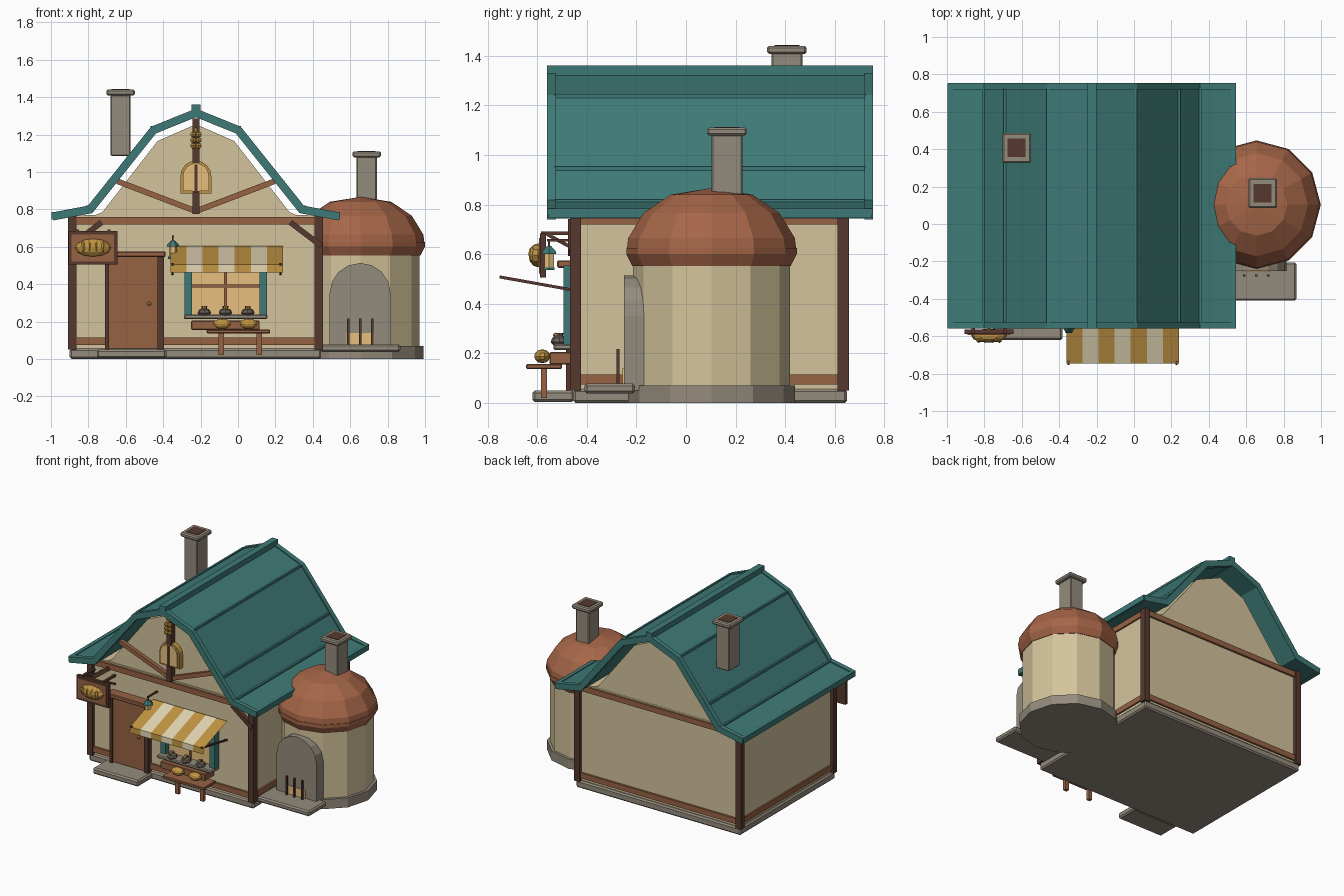
import bpy, bmesh, math
from mathutils import Vector, Matrix

if "Cube" in bpy.data.objects:
    bpy.data.objects.remove(bpy.data.objects["Cube"])


def material(name, r, g, b):
    m = bpy.data.materials.new(name)
    lin = [((c / 255 + 0.055) / 1.055) ** 2.4 for c in (r, g, b)]
    m.diffuse_color = (*lin, 1)
    m.use_nodes = True
    m.node_tree.nodes["Principled BSDF"].inputs["Base Color"].default_value = m.diffuse_color
    return m


CREAM = material("cream plaster", 212, 196, 156)
PALE = material("pale cloth", 226, 212, 178)
GLOW = material("warm glow", 240, 198, 130)
GOLD = material("golden bread", 192, 148, 66)
TEAL = material("teal roof", 62, 122, 118)
CLAY = material("terracotta", 166, 102, 72)
WOOD = material("brown wood", 150, 98, 68)
DARK = material("dark timber", 86, 57, 46)
STONE = material("grey stone", 148, 139, 125)
METAL = material("dark metal", 104, 98, 90)


def finish(name, bm, mat, bevel=0.0):
    bmesh.ops.recalc_face_normals(bm, faces=bm.faces)
    me = bpy.data.meshes.new(name)
    bm.to_mesh(me)
    bm.free()
    me.materials.append(mat)
    ob = bpy.data.objects.new(name, me)
    bpy.context.collection.objects.link(ob)
    if bevel:
        mod = ob.modifiers.new("bevel", "BEVEL")
        mod.width, mod.segments = bevel, 1
    return ob


def box(name, x0, x1, y0, y1, z0, z1, mat, bevel=0.0):
    bm = bmesh.new()
    mtx = Matrix.Translation(((x0 + x1) / 2, (y0 + y1) / 2, (z0 + z1) / 2))
    bmesh.ops.create_cube(bm, size=1, matrix=mtx @ Matrix.Diagonal((x1 - x0, y1 - y0, z1 - z0, 1)))
    return finish(name, bm, mat, bevel)


def bar(name, p, q, w, d, mat):
    """Straight square bar between two points."""
    p, q = Vector(p), Vector(q)
    rot = (q - p).to_track_quat("Z", "Y").to_matrix().to_4x4()
    bm = bmesh.new()
    bmesh.ops.create_cube(bm, size=1, matrix=Matrix.Translation((p + q) / 2) @ rot
                          @ Matrix.Diagonal((w, d, (q - p).length, 1)))
    return finish(name, bm, mat)


def prism(name, pts, y0, y1, mat):
    """Extrude an x-z outline along y."""
    bm = bmesh.new()
    face = bm.faces.new([bm.verts.new((x, y0, z)) for x, z in pts])
    ext = bmesh.ops.extrude_face_region(bm, geom=[face])
    bmesh.ops.translate(bm, vec=(0, y1 - y0, 0),
                        verts=[v for v in ext["geom"] if isinstance(v, bmesh.types.BMVert)])
    return finish(name, bm, mat)


def lathe(name, profile, cx, cy, mat, sides=12):
    """Spin an r-z profile; closed with caps at both ends."""
    bm = bmesh.new()
    rings = [[bm.verts.new((cx + r * math.cos(2 * math.pi * i / sides),
                            cy + r * math.sin(2 * math.pi * i / sides), z))
              for i in range(sides)] for r, z in profile]
    for a, b in zip(rings, rings[1:]):
        for i in range(sides):
            j = (i + 1) % sides
            bm.faces.new((a[i], a[j], b[j], b[i]))
    bm.faces.new(rings[0])
    bm.faces.new(rings[-1])
    return finish(name, bm, mat)


def ball(name, c, r, mat, u=10, v=6):
    bm = bmesh.new()
    bmesh.ops.create_uvsphere(bm, u_segments=u, v_segments=v, radius=1,
                              matrix=Matrix.Translation(c) @ Matrix.Diagonal((*r, 1)))
    return finish(name, bm, mat)


def offset(pts, dist):
    """Mitred parallel copy of an open x-z path."""
    out = []
    for i, p in enumerate(pts):
        ns = []
        for a, b in ((i - 1, i), (i, i + 1)):
            if a >= 0 and b < len(pts):
                d = (Vector(pts[b]) - Vector(pts[a])).normalized()
                ns.append(Vector((-d.y, d.x)))
        n = sum(ns, Vector((0, 0))).normalized()
        out.append(tuple(Vector(p) + n * dist / n.dot(ns[0])))
    return out


def arch(cx, half, z0, spring, n=8):
    return [(cx + half, z0), *[(cx + half * math.cos(math.pi * i / n), spring + half * math.sin(math.pi * i / n))
                               for i in range(n + 1)], (cx - half, z0)]


CX = -0.225  # house centre line

# House body, gable and stone footing
box("footing", -0.9, 0.445, -0.455, 0.65, 0, 0.055, STONE, 0.01)
box("walls", -0.885, 0.432, -0.445, 0.632, 0.045, 0.77, CREAM)
gable = [(0.56, 0.76), (0.5, 0.785), (0.205, 1.165), (0, 1.255)]
prism("gable", [(CX + d, z) for d, z in gable] + [(CX - d, z) for d, z in gable[-2::-1]], -0.44, 0.63, CREAM)

# Timber frame
for x0 in (-0.908, 0.41):
    for y0 in (-0.468, 0.612):
        box("corner_post", x0, x0 + 0.045, y0, y0 + 0.045, 0.05, 0.765, DARK)
for z0, z1 in ((0.075, 0.115), (0.72, 0.76)):
    for y0 in (-0.46, 0.62):
        box("long_rail", -0.89, 0.44, y0, y0 + 0.027, z0, z1, WOOD)
    for x0 in (-0.896, 0.42):
        box("side_rail", x0, x0 + 0.024, -0.45, 0.64, z0, z1, WOOD)
for s in (-1, 1):
    bar("corner_brace", (CX + s * 0.505, -0.457, 0.73), (CX + s * 0.67, -0.457, 0.605), 0.04, 0.03, DARK)
    bar("gable_brace", (CX, -0.452, 0.79), (CX + s * 0.42, -0.452, 0.95), 0.03, 0.03, WOOD)
box("king_post", CX - 0.018, CX + 0.018, -0.485, -0.44, 0.775, 1.285, DARK)

# Gambrel roof with flared eaves
half = [(0, 1.33), (0.235, 1.235), (0.573, 0.812), (0.768, 0.775)]
path = [(CX - d, z) for d, z in half[:0:-1]] + [(CX + d, z) for d, z in half]
prism("roof", path + offset(path, -0.032)[::-1], -0.53, 0.725, TEAL)
top = offset(path, 0.008)
for y0 in (-0.56, 0.72):
    prism("barge_board", top + offset(path, -0.035)[::-1], y0, y0 + 0.035, TEAL)
box("ridge_cap", CX - 0.024, CX + 0.024, -0.56, 0.755, 1.3, 1.36, TEAL)
for s in (-1, 1):
    box("eave_trim", CX + s * 0.757 - 0.014, CX + s * 0.757 + 0.014, -0.555, 0.75, 0.745, 0.785, TEAL)
    for d, z in ((0.235, 1.237), (0.466, 0.946), (0.58, 0.812)):
        box("roof_seam", CX + s * d - 0.007, CX + s * d + 0.007, -0.53, 0.725, z - 0.008, z + 0.008, TEAL)


# Chimneys
def chimney(name, cx, cy, z0, z1):
    box(name, cx - 0.054, cx + 0.054, cy - 0.063, cy + 0.063, z0, z1 - 0.03, STONE, 0.006)
    box(name + "_cap", cx - 0.076, cx + 0.076, cy - 0.08, cy + 0.08, z1 - 0.035, z1 - 0.003, STONE, 0.008)
    box(name + "_flue", cx - 0.048, cx + 0.048, cy - 0.05, cy + 0.05, z1 - 0.02, z1, DARK)


chimney("house_chimney", -0.628, 0.407, 1.085, 1.443)
chimney("oven_chimney", 0.688, 0.165, 0.8, 1.113)

# Round oven
OX, OY = 0.655, 0.103
lathe("oven_base", [(0.336, 0), (0.336, 0.07)], OX, OY, STONE)
lathe("oven_body", [(0.316, 0.06), (0.316, 0.58)], OX, OY, CREAM)
lathe("oven_dome", [(0.316, 0.555), (0.335, 0.59), (0.341, 0.625), (0.336, 0.665), (0.275, 0.765),
                    (0.165, 0.84), (0.01, 0.865)], OX, OY, CLAY)
lathe("dome_band", [(0.32, 0.553), (0.344, 0.6), (0.344, 0.625), (0.32, 0.63)], OX, OY, CLAY)
prism("oven_mouth", arch(0.653, 0.163, 0.05, 0.35), -0.25, -0.17, STONE)
box("hearth_slab", 0.44, 0.868, -0.41, -0.205, 0.038, 0.078, STONE, 0.01)
box("oven_fire", 0.58, 0.728, -0.257, -0.248, 0.078, 0.14, GLOW)
for x in (0.59, 0.654, 0.718):
    box("fire_bar", x - 0.006, x + 0.006, -0.281, -0.269, 0.075, 0.217, DARK)

# Door
box("door", -0.7, -0.425, -0.472, -0.44, 0.055, 0.55, WOOD)
for x0, x1 in ((-0.712, -0.69), (-0.43, -0.395)):
    box("door_jamb", x0, x1, -0.485, -0.44, 0.05, 0.55, DARK)
box("door_lintel", -0.715, -0.388, -0.52, -0.44, 0.545, 0.575, WOOD, 0.005)
ball("door_knob", (-0.475, -0.48, 0.295), (0.011, 0.012, 0.011), GOLD, 8, 6)
box("door_step", -0.755, -0.382, -0.62, -0.45, 0.004, 0.05, STONE, 0.01)

# Shop window with shutters, sill and planter shelf
box("window_pane", -0.25, 0.12, -0.455, -0.44, 0.23, 0.56, GLOW)
box("window_mullion", -0.075, -0.06, -0.465, -0.45, 0.23, 0.56, WOOD)
box("window_bar", -0.25, 0.12, -0.465, -0.45, 0.383, 0.397, WOOD)
for x0 in (-0.285, 0.115):
    box("shutter", x0, x0 + 0.04, -0.495, -0.44, 0.235, 0.555, TEAL)
box("window_sill", -0.29, 0.157, -0.535, -0.44, 0.213, 0.237, STONE, 0.006)
box("display_shelf", -0.25, 0.115, -0.55, -0.44, 0.155, 0.205, WOOD, 0.004)
for x in (-0.18, -0.067, 0.052):
    lathe("sill_pot", [(0.024, 0.232), (0.036, 0.245), (0.03, 0.262), (0.014, 0.27), (0.016, 0.282)],
          x, -0.51, METAL, 8)
    ball("sill_bun", (x, -0.525, 0.272), (0.014, 0.012, 0.011), GOLD, 6, 4)

# Bread table
box("table_top", -0.168, 0.172, -0.645, -0.5, 0.137, 0.157, WOOD, 0.004)
for x in (-0.09, 0.113):
    box("table_leg", x - 0.014, x + 0.014, -0.585, -0.56, 0.02, 0.14, WOOD)
for x in (-0.085, 0.057):
    ball("loaf", (x, -0.58, 0.188), (0.05, 0.032, 0.028), GOLD)

# Striped awning with valance, as thin cloth
bm = bmesh.new()
N = 7
rows = [[bm.verts.new((-0.362 + 0.603 * i / N, y, z)) for i in range(N + 1)]
        for y, z in ((-0.47, 0.603), (-0.745, 0.505), (-0.747, 0.462))]
for a, b in zip(rows, rows[1:]):
    for i in range(N):
        f = bm.faces.new((a[i], b[i], b[i + 1], a[i + 1]))
        f.material_index = i % 2
awning = finish("awning", bm, GOLD)
awning.data.materials.append(PALE)
for x in (-0.35, 0.227):
    bar("awning_rod", (x, -0.752, 0.508), (x, -0.455, 0.455), 0.012, 0.012, DARK)

# Lantern
lathe("lantern_glass", [(0.022, 0.545), (0.022, 0.605)], -0.348, -0.552, GLOW, 6)
lathe("lantern_cap", [(0.034, 0.6), (0.03, 0.612), (0.01, 0.632)], -0.348, -0.552, TEAL, 6)
lathe("lantern_foot", [(0.026, 0.535), (0.026, 0.547)], -0.348, -0.552, TEAL, 6)
bar("lantern_hook", (-0.348, -0.552, 0.63), (-0.348, -0.552, 0.66), 0.008, 0.008, DARK)
bar("lantern_arm", (-0.348, -0.56, 0.655), (-0.348, -0.44, 0.655), 0.01, 0.01, DARK)

# Hanging bread sign
box("sign_frame", -0.907, -0.645, -0.588, -0.565, 0.505, 0.683, DARK)
box("sign_panel", -0.89, -0.662, -0.594, -0.585, 0.522, 0.666, WOOD)
ball("sign_loaf", (-0.775, -0.597, 0.595), (0.096, 0.038, 0.048), GOLD, 12, 6)
for i in range(4):
    ball("loaf_score", (-0.83 + 0.037 * i, -0.622, 0.6), (0.013, 0.014, 0.03), GOLD, 6, 4)
for x in (-0.86, -0.69):
    bar("sign_arm", (x, -0.585, 0.685), (x, -0.45, 0.685), 0.018, 0.014, DARK)
    bar("sign_strut", (x, -0.56, 0.68), (x, -0.45, 0.62), 0.014, 0.014, DARK)

# Arched gable window and wheat ornament
prism("gable_window_frame", arch(CX, 0.083, 0.885, 0.977), -0.478, -0.44, GOLD)
prism("gable_window_pane", arch(CX, 0.07, 0.897, 0.977), -0.488, -0.475, GLOW)
box("gable_window_mullion", CX - 0.008, CX + 0.008, -0.494, -0.486, 0.89, 1.04, DARK)
for z in (1.14, 1.17, 1.2):
    for s in (-1, 1):
        ball("wheat_grain", (CX + s * 0.015, -0.495, z), (0.018, 0.014, 0.016), GOLD, 6, 4)
ball("wheat_tip", (CX, -0.495, 1.222), (0.012, 0.012, 0.018), GOLD, 6, 4)
